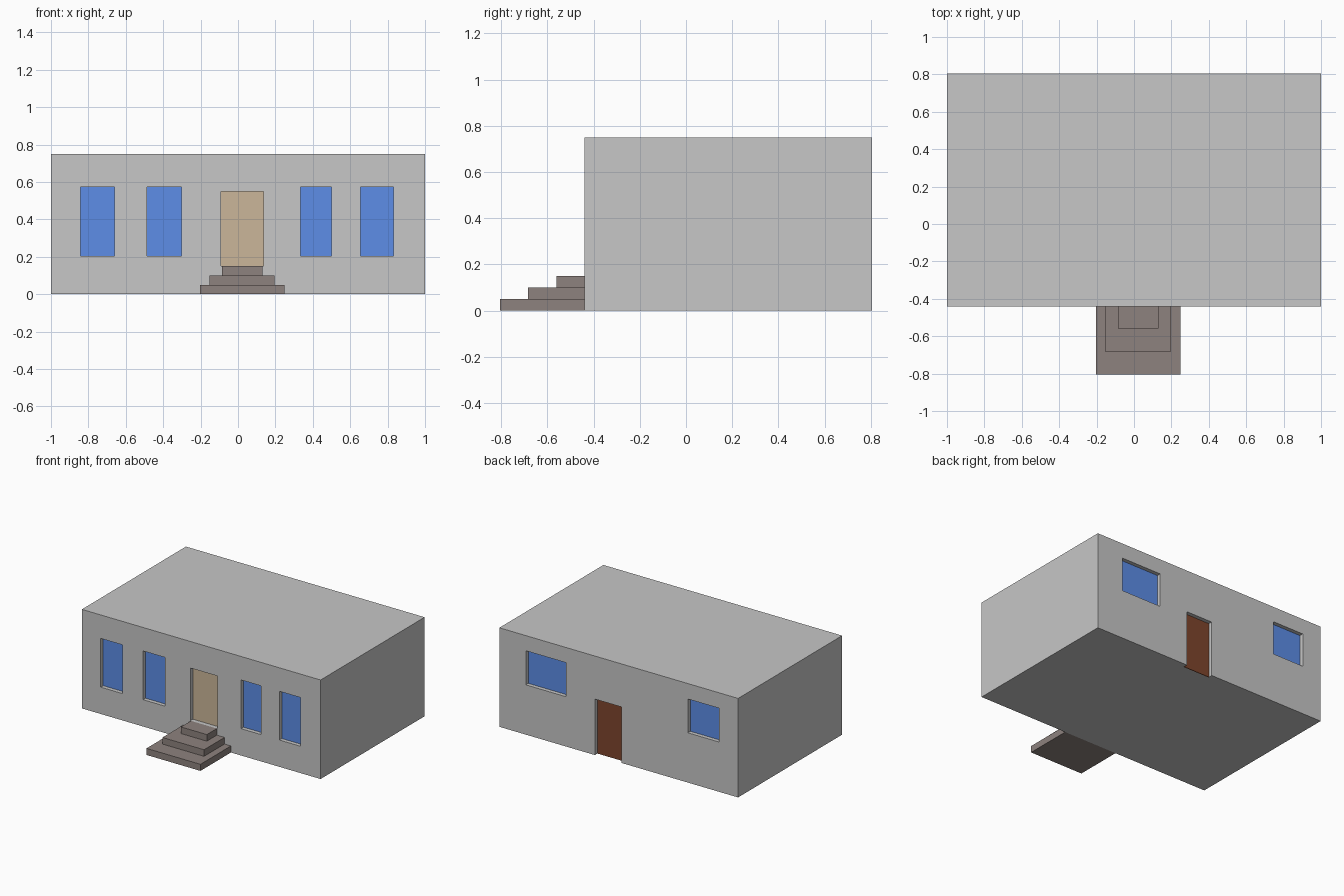
import bpy, bmesh
from mathutils import Matrix, Vector

if "Cube" in bpy.data.objects:
    bpy.data.objects.remove(bpy.data.objects["Cube"])

FRONT, BACK, HEIGHT = -0.44, 0.805, 0.75
RECESS, PLATE = 0.035, 0.005


def material(name, rgb):
    m = bpy.data.materials.new(name)
    m.diffuse_color = (*rgb, 1.0)
    m.use_nodes = True
    m.node_tree.nodes["Principled BSDF"].inputs["Base Color"].default_value = m.diffuse_color
    return m


wall_grey = material("wall grey", (0.57, 0.57, 0.57))
glass_blue = material("window blue", (0.11, 0.27, 0.80))
door_tan = material("tan door", (0.60, 0.47, 0.32))
door_brown = material("brown door", (0.21, 0.06, 0.026))
step_stone = material("step stone", (0.27, 0.225, 0.21))


def boxes(name, bounds, mat):
    """One object made of axis-aligned boxes, each (x0, x1, y0, y1, z0, z1)."""
    bm = bmesh.new()
    for x0, x1, y0, y1, z0, z1 in bounds:
        centre = Vector((x0 + x1, y0 + y1, z0 + z1)) / 2
        size = Matrix.Diagonal((x1 - x0, y1 - y0, z1 - z0, 1))
        bmesh.ops.create_cube(bm, size=1, matrix=Matrix.Translation(centre) @ size)
    mesh = bpy.data.meshes.new(name)
    bm.to_mesh(mesh)
    bm.free()
    mesh.materials.append(mat)
    ob = bpy.data.objects.new(name, mesh)
    bpy.context.collection.objects.link(ob)
    return ob


# Openings: name, on the front?, x0, x1, z0, z1, colour
openings = [
    ("front_window_1", True, -0.842, -0.660, 0.203, 0.572, glass_blue),
    ("front_window_2", True, -0.487, -0.302, 0.203, 0.572, glass_blue),
    ("front_window_3", True, 0.334, 0.500, 0.203, 0.572, glass_blue),
    ("front_window_4", True, 0.655, 0.832, 0.203, 0.572, glass_blue),
    ("front_door", True, -0.091, 0.136, 0.150, 0.549, door_tan),
    ("back_window_1", False, 0.440, 0.778, 0.377, 0.635, glass_blue),
    ("back_window_2", False, -0.840, -0.579, 0.377, 0.633, glass_blue),
    ("back_door", False, -0.022, 0.200, 0.000, 0.424, door_brown),
]

# House block with shallow recesses cut for every opening
house = boxes("house_walls", [(-1, 1, FRONT, BACK, 0, HEIGHT)], wall_grey)
cuts = []
for name, front, x0, x1, z0, z1, mat in openings:
    y0, y1 = (FRONT - 0.1, FRONT + RECESS) if front else (BACK - RECESS, BACK + 0.1)
    cuts.append((x0, x1, y0, y1, z0 if z0 > 0 else -0.1, z1))
cutter = boxes("opening_cutter", cuts, wall_grey)
cutter.hide_render = True
mod = house.modifiers.new("openings", 'BOOLEAN')
mod.operation = 'DIFFERENCE'
mod.solver = 'EXACT'
mod.object = cutter
graph = bpy.context.evaluated_depsgraph_get()
cut_mesh = bpy.data.meshes.new_from_object(house.evaluated_get(graph))
house.modifiers.clear()
house.data = cut_mesh
bpy.data.objects.remove(cutter)

# Panes and doors set at the bottom of their recesses
for name, front, x0, x1, z0, z1, mat in openings:
    y0 = FRONT + RECESS - PLATE if front else BACK - RECESS
    boxes(name, [(x0, x1, y0, y0 + PLATE, z0, z1)], mat)

# Front steps, each tier smaller than the one below
for i, (x0, x1, y0) in enumerate([(-0.203, 0.249, -0.805),
                                  (-0.153, 0.195, -0.685),
                                  (-0.086, 0.131, -0.560)]):
    boxes(f"step_{i + 1}", [(x0, x1, y0, FRONT, i * 0.05, (i + 1) * 0.05)], step_stone)
